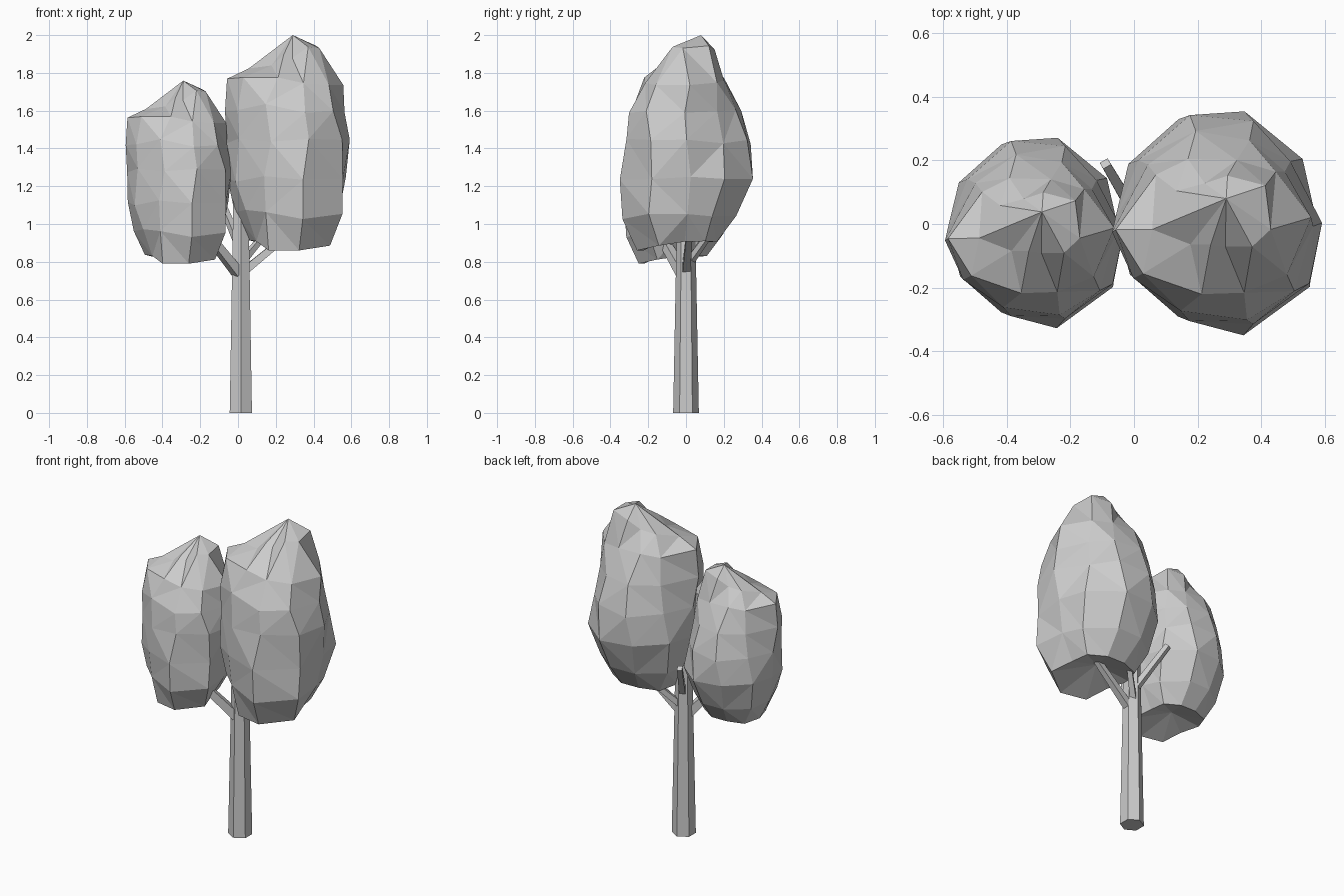
import bpy, bmesh, math, random
from mathutils import Vector

if "Cube" in bpy.data.objects:
    bpy.data.objects.remove(bpy.data.objects["Cube"])


def finish(bm, name):
    bmesh.ops.recalc_face_normals(bm, faces=bm.faces)
    mesh = bpy.data.meshes.new(name)
    bm.to_mesh(mesh)
    bm.free()
    ob = bpy.data.objects.new(name, mesh)
    bpy.context.collection.objects.link(ob)
    return ob


def limb(name, start, end, r1, r2, sides):
    """Tapered straight limb between two points."""
    a, b = Vector(start), Vector(end)
    d = b - a
    bm = bmesh.new()
    bmesh.ops.create_cone(bm, cap_ends=True, segments=sides,
                          radius1=r1, radius2=r2, depth=d.length)
    if sides == 6:  # trunk: stays level with the ground
        for v in bm.verts:
            v.co += (a + b) / 2
    else:
        rot = d.to_track_quat('Z', 'Y')
        turn = math.pi / 4
        for v in bm.verts:
            x, y, z = v.co
            p = Vector((x * math.cos(turn) - y * math.sin(turn),
                        x * math.sin(turn) + y * math.cos(turn), z))
            v.co = rot @ p + (a + b) / 2
    return finish(bm, name)


# Crown rings: height, slope along x, slope along y, radius every 36 degrees
RINGS = [
    (0.90, 0.00, 0.13, (.20, .20, .18, .18, .20, .21, .21, .24, .28, .28)),
    (1.05, 0.00, 0.00, (.28, .28, .28, .28, .28, .28, .29, .30, .35, .35)),
    (1.24, 0.00, 0.00, (.32, .34, .36, .36, .33, .32, .32, .33, .37, .36)),
    (1.43, 0.00, 0.00, (.325, .31, .34, .36, .32, .33, .31, .32, .35, .34)),
    (1.61, 0.00, 0.00, (.31, .28, .29, .31, .29, .33, .32, .29, .32, .33)),
    (1.76, 0.00, 0.00, (.31, .25, .22, .22, .25, .32, .29, .22, .23, .28)),
    (1.89, 0.32, 0.05, (.18, .19, .15, .14, .17, .20, .10, .06, .08, .14)),
]


def crown(name, centre, scale):
    """Faceted lumpy leaf mass lofted through jittered rings."""
    rng = random.Random(7)
    bm = bmesh.new()
    rings = []
    for k, (z, sx, sy, radii) in enumerate(RINGS):
        ring = []
        for i, r in enumerate(radii):
            lump = 0.016 if i > 5 or i == 0 else 0.01
            a = math.radians(36 * i + rng.uniform(-6, 6))
            r += rng.uniform(-lump, lump * 0.6)
            x, y = r * math.cos(a), r * math.sin(a)
            h = z + sx * x + sy * y + rng.uniform(-1.6, 1.6) * lump
            ring.append(bm.verts.new((x, y, max(h, 0.86))))
        rings.append(ring)
    n = len(rings[0])
    for lo, hi in zip(rings, rings[1:]):
        for i in range(n):
            j = (i + 1) % n
            bm.faces.new((lo[i], lo[j], hi[j], hi[i]))
    bottom = bm.verts.new((0.0, -0.02, 0.96))
    top = bm.verts.new((0.03, 0.08, 2.0))
    for i in range(n):
        j = (i + 1) % n
        bm.faces.new((bottom, rings[0][j], rings[0][i]))
        bm.faces.new((top, rings[-1][i], rings[-1][j]))
    bmesh.ops.triangulate(bm, faces=bm.faces, quad_method='BEAUTY')
    base = 0.86
    for v in bm.verts:
        v.co = Vector((v.co.x, v.co.y, v.co.z - base)) * scale + Vector(centre)
    return finish(bm, name)


# Trunk
limb("trunk", (0.01, 0, 0), (0.02, 0, 1.2), 0.068, 0.045, 6)

# Branches
limb("branch_left", (0.0, -0.02, 0.74), (-0.22, -0.18, 1.02), 0.036, 0.026, 4)
limb("branch_right", (0.02, 0.0, 0.74), (0.30, 0.02, 0.97), 0.03, 0.022, 4)
limb("branch_back", (0.01, 0.02, 0.88), (-0.09, 0.19, 1.12), 0.026, 0.02, 4)
limb("branch_back_right", (0.02, 0.02, 0.80), (0.17, 0.15, 0.98), 0.024, 0.018, 4)

# Leaf crowns, the left one a smaller copy
crown("crown_right", (0.26, 0.0, 0.86), 1.0)
crown("crown_left", (-0.315, -0.03, 0.79), 0.85)
